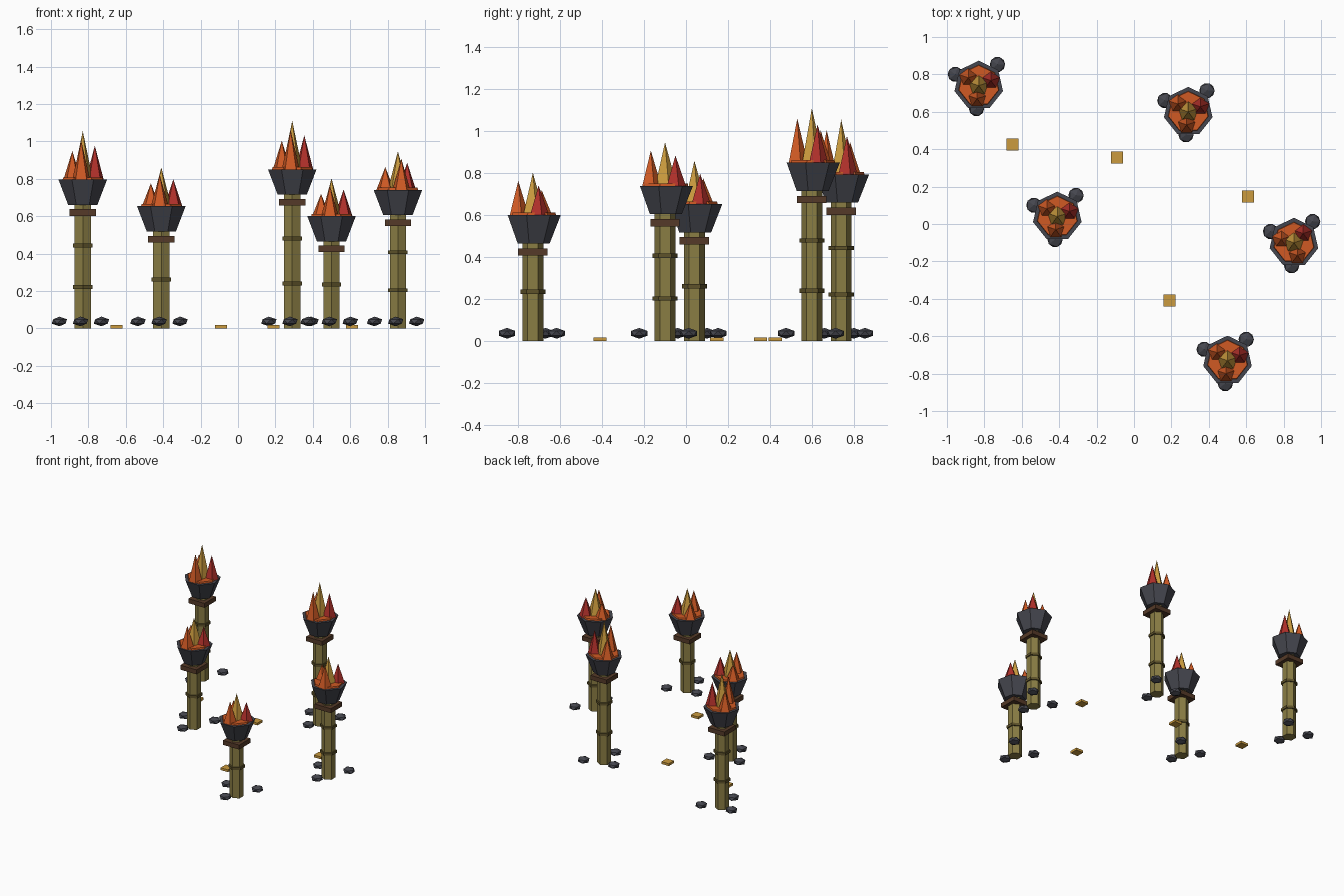
import bpy
import bmesh
import math
from mathutils import Matrix, Vector

cube = bpy.data.objects.get("Cube")
if cube:
    bpy.data.objects.remove(cube, do_unlink=True)


def material(name, hex_code):
    """Flat material from an sRGB hex colour."""
    rgb = [int(hex_code[i:i + 2], 16) / 255 for i in (0, 2, 4)]
    linear = [c / 12.92 if c < 0.04 else ((c + 0.055) / 1.055) ** 2.4 for c in rgb]
    mat = bpy.data.materials.new(name)
    mat.use_nodes = True
    mat.diffuse_color = (*linear, 1)
    shader = mat.node_tree.nodes["Principled BSDF"]
    shader.inputs["Base Color"].default_value = (*linear, 1)
    shader.inputs["Roughness"].default_value = 0.9
    return mat


OLIVE = material("olive wood", "8a7d44")
DARK_OLIVE = material("dark olive binding", "5e522a")
BROWN = material("brown wood", "553a28")
STONE = material("dark stone", "45464e")
ORANGE = material("orange flame", "d05a24")
RED = material("red flame", "b0302a")
GOLD = material("golden yellow", "cb9b3e")


def add_object(name, bm, mat, location):
    mesh = bpy.data.meshes.new(name)
    bm.to_mesh(mesh)
    bm.free()
    mesh.materials.append(mat)
    obj = bpy.data.objects.new(name, mesh)
    obj.location = location
    bpy.context.collection.objects.link(obj)
    return obj


def prism(name, sides, r_bottom, r_top, z0, z1, mat, base):
    """Upright cylinder, frustum or cone between two heights."""
    bm = bmesh.new()
    bmesh.ops.create_cone(bm, cap_ends=True, segments=sides, radius1=r_bottom,
                          radius2=r_top, depth=z1 - z0)
    return add_object(name, bm, mat, Vector(base) + Vector((0, 0, (z0 + z1) / 2)))


def box(name, width, z0, z1, mat, base):
    bm = bmesh.new()
    bmesh.ops.create_cube(bm, size=1, matrix=Matrix.Diagonal((width, width, z1 - z0, 1)))
    return add_object(name, bm, mat, Vector(base) + Vector((0, 0, (z0 + z1) / 2)))


def stone(name, location):
    bm = bmesh.new()
    bmesh.ops.create_icosphere(bm, subdivisions=1, radius=0.046,
                               matrix=Matrix.Diagonal((1, 1, 0.56, 1)))
    return add_object(name, bm, STONE, location)


def torch(label, x, y, height, flame, bands, turn):
    base = (x, y, 0)
    rim = height + 0.13

    # Pole with evenly spaced bindings and a square collar
    prism(f"pole_{label}", 6, 0.05, 0.05, 0, height, OLIVE, base)
    for i in range(1, bands + 1):
        z = height * i / (bands + 1)
        prism(f"binding_{label}_{i}", 6, 0.06, 0.06, z - 0.01, z + 0.01, DARK_OLIVE, base)
    box(f"collar_{label}", 0.14, height - 0.063, height - 0.028, BROWN, base)

    # Fire bowl and embers
    prism(f"bowl_{label}", 7, 0.08, 0.133, height - 0.005, rim, STONE, base)
    prism(f"embers_{label}", 7, 0.113, 0.108, rim - 0.01, rim + 0.012, ORANGE, base)

    # Tall central flame with three shorter ones around it
    prism(f"central_flame_{label}", 5, 0.057, 0, rim, rim + flame, GOLD, base)
    sides = [("red", RED, 0.70), ("left", ORANGE, 0.59), ("front", ORANGE, 0.81)]
    for i, (side, mat, scale) in enumerate(sides):
        angle = math.radians(turn + 120 * i)
        spot = (x + 0.07 * math.cos(angle), y + 0.07 * math.sin(angle), 0)
        prism(f"{side}_flame_{label}", 5, 0.05, 0, rim, rim + flame * scale, mat, spot)

    # Loose stones at the foot
    for i, (dx, dy) in enumerate([(0.1, 0.113), (-0.125, 0.06), (-0.012, -0.123)]):
        stone(f"stone_{label}_{i + 1}", (x + dx, y + dy, 0.037))


torch("back_right", -0.83, 0.74, 0.665, 0.26, 2, 23)
torch("middle_right", -0.41, 0.04, 0.523, 0.207, 1, 23)
torch("back_left", 0.29, 0.60, 0.72, 0.26, 2, 23)
torch("front_left", 0.50, -0.73, 0.47, 0.202, 1, 23)
torch("middle_left", 0.855, -0.10, 0.61, 0.207, 2, 45)

# Golden tiles on the ground between the torches
for i, (x, y) in enumerate([(-0.65, 0.425), (-0.09, 0.355), (0.61, 0.147), (0.19, -0.41)]):
    box(f"ground_tile_{i + 1}", 0.064, 0, 0.018, GOLD, (x, y, 0))
